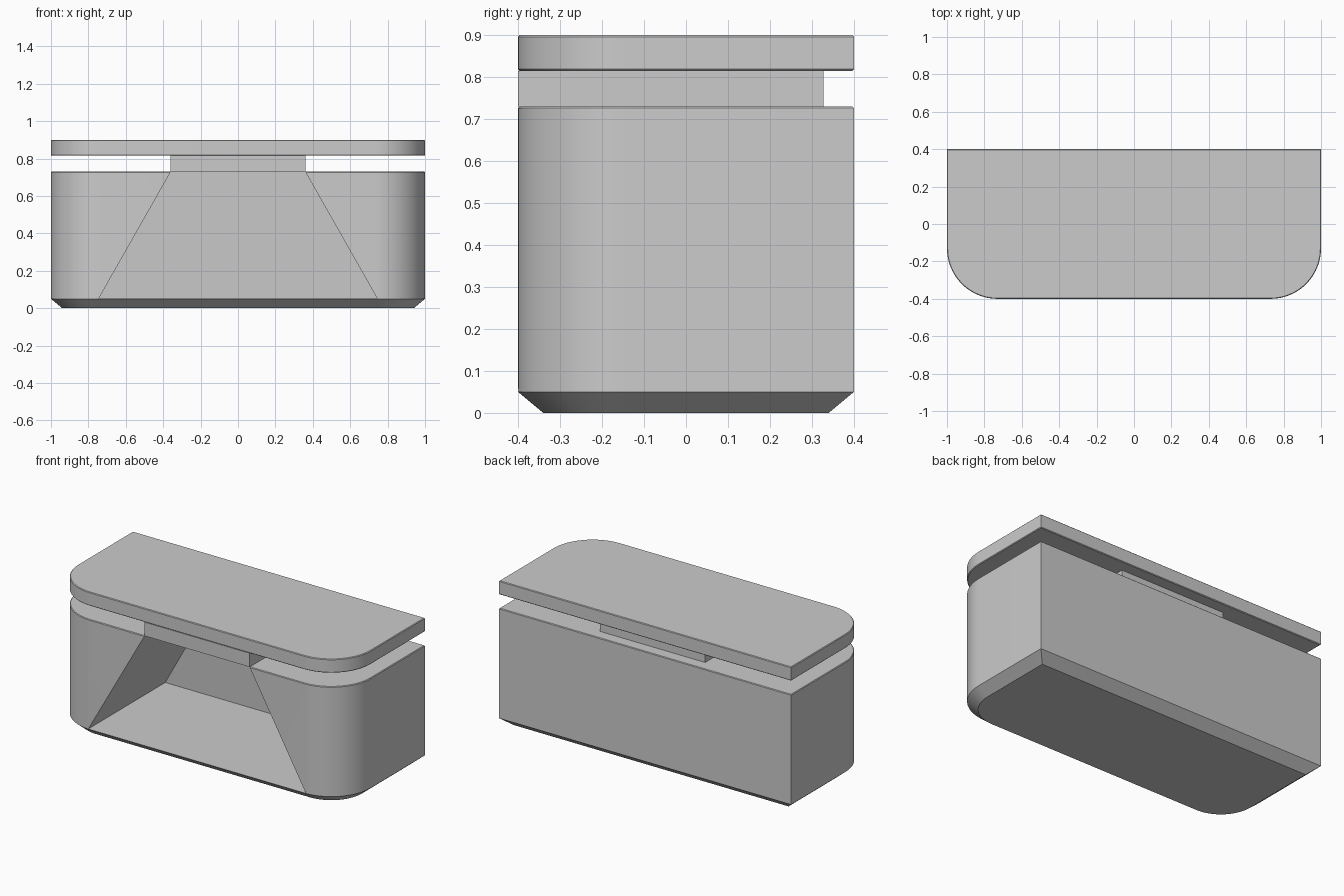
import bpy, bmesh
from math import sin, cos, pi

if "Cube" in bpy.data.objects:
    bpy.data.objects.remove(bpy.data.objects["Cube"])

HALF_X, HALF_Y, RADIUS, EDGE = 1.0, 0.4, 0.27, 0.004


def outline(inset):
    """D-shaped plan: square back corners, rounded front corners."""
    x, y, r = HALF_X - inset, HALF_Y - inset, RADIUS - inset
    arc = [(x - r + r * sin(t), -y + r - r * cos(t))
           for t in (i * pi / 48 for i in range(25))]
    right = arc + [(x, y)]
    return right + [(-px, py) for px, py in reversed(right)]


def finish(name, bm):
    bmesh.ops.recalc_face_normals(bm, faces=bm.faces)
    mesh = bpy.data.meshes.new(name)
    bm.to_mesh(mesh)
    bm.free()
    obj = bpy.data.objects.new(name, mesh)
    bpy.context.collection.objects.link(obj)
    return obj


def stack(name, levels):
    """Closed solid from (inset, z) rings of the plan outline."""
    bm = bmesh.new()
    rings = [[bm.verts.new((x, y, z)) for x, y in outline(inset)]
             for inset, z in levels]
    for low, high in zip(rings, rings[1:]):
        for i in range(len(low)):
            j = (i + 1) % len(low)
            bm.faces.new((low[i], low[j], high[j], high[i]))
    bm.faces.new(rings[0][::-1])
    bm.faces.new(rings[-1])
    return finish(name, bm)


def wedge(name, sections):
    """Hull of rectangular sections (half width, front y, back y, z)."""
    bm = bmesh.new()
    for w, front, back, z in sections:
        for x in (-w, w):
            for y in (front, back):
                bm.verts.new((x, y, z))
    bmesh.ops.convex_hull(bm, input=bm.verts)
    bmesh.ops.dissolve_limit(bm, angle_limit=0.01, verts=bm.verts, edges=bm.edges)
    return finish(name, bm)


def smooth(obj):
    bpy.ops.object.select_all(action='DESELECT')
    obj.select_set(True)
    bpy.context.view_layer.objects.active = obj
    bpy.ops.object.shade_smooth_by_angle(angle=0.5)


# Main body with chamfered foot
body = stack("body", [(0.06, 0), (0, 0.05), (0, 0.73 - EDGE), (EDGE, 0.73)])

# Flared front opening, running up to the neck
cutter = wedge("opening_cutter", [(0.745, -0.6, 0.353, 0.051),
                                  (0.328, -0.6, 0.324, 0.785)])
cutter.hide_render = True
cut = body.modifiers.new("opening", 'BOOLEAN')
cut.operation, cut.solver, cut.object = 'DIFFERENCE', 'EXACT', cutter
bpy.context.view_layer.objects.active = body
bpy.ops.object.modifier_apply(modifier=cut.name)
bpy.data.objects.remove(cutter)

# Neck between body and lid, flush with the front
wedge("neck", [(0.36, -0.4, 0.327, 0.73), (0.36, -0.4, 0.327, 0.815)])

# Lid plate with softened rims
lid = stack("lid", [(EDGE, 0.815), (0, 0.815 + EDGE), (0, 0.9 - EDGE), (EDGE, 0.9)])

for part in (body, lid):
    smooth(part)
